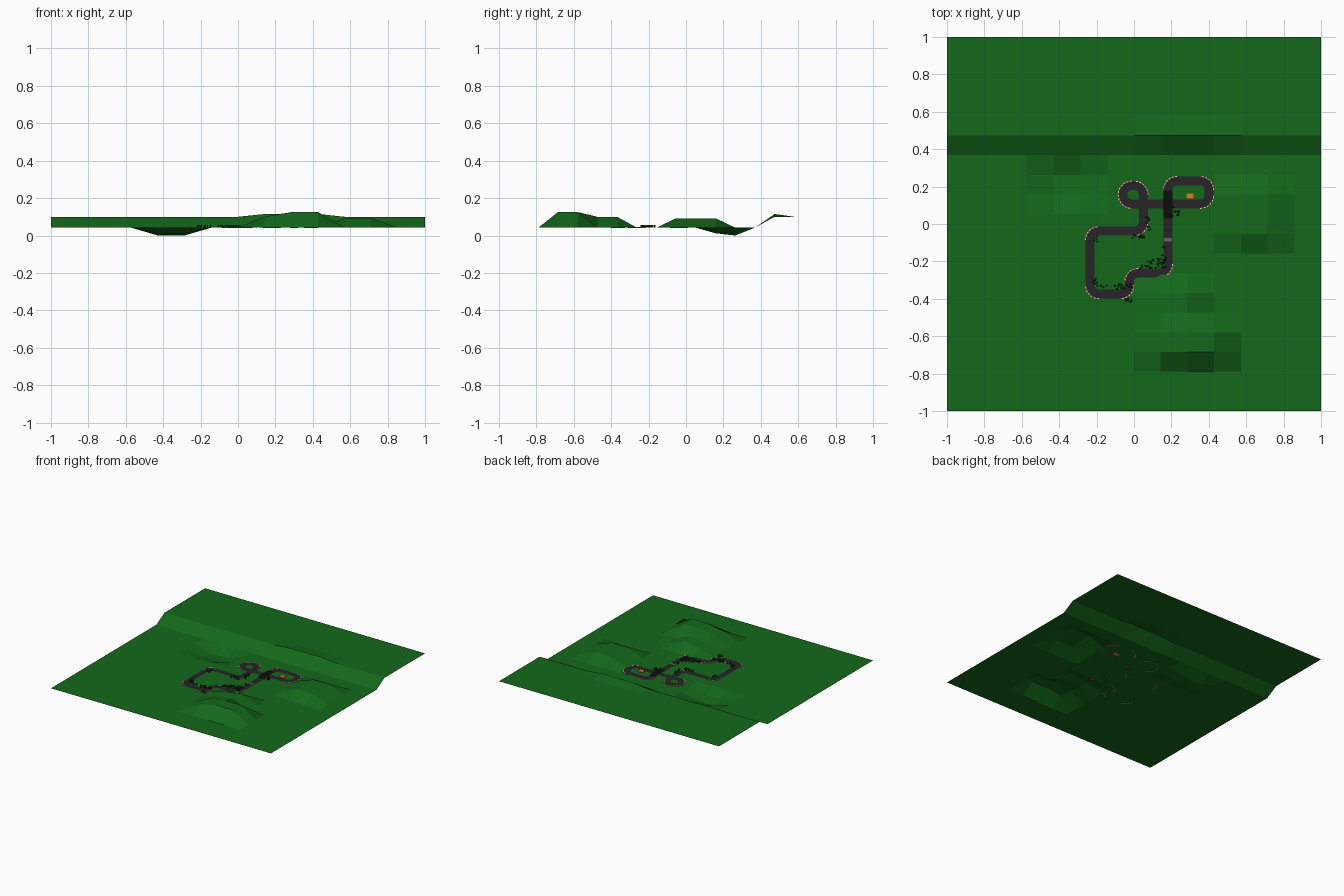
import bpy, bmesh, math, random
from mathutils import Vector, Matrix

if "Cube" in bpy.data.objects:
    bpy.data.objects.remove(bpy.data.objects["Cube"])

random.seed(4)
BASE = 0.042


def material(name, rgb):
    m = bpy.data.materials.new(name)
    m.diffuse_color = (*rgb, 1)
    m.use_nodes = True
    m.node_tree.nodes["Principled BSDF"].inputs["Base Color"].default_value = m.diffuse_color
    return m


GREEN = material("grass", (0.007, 0.14, 0.011))
ASPHALT = material("asphalt", (0.02, 0.018, 0.02))
BLACK = material("black", (0.004, 0.004, 0.004))
GREY = material("light_grey", (0.13, 0.13, 0.13))
RED = material("kerb_red", (0.5, 0.03, 0.03))
WHITE = material("kerb_white", (0.75, 0.7, 0.68))
ORANGE = material("orange", (0.62, 0.25, 0.02))
LEAF = material("leaf", (0.006, 0.045, 0.008))


def make(name, bm, *mats):
    me = bpy.data.meshes.new(name)
    bm.to_mesh(me)
    bm.free()
    ob = bpy.data.objects.new(name, me)
    for m in mats:
        me.materials.append(m)
    bpy.context.collection.objects.link(ob)
    return ob


def add_box(bm, centre, size, angle=0, mat=0):
    mx = (Matrix.Translation(centre) @ Matrix.Rotation(angle, 4, 'Z')
          @ Matrix.Diagonal((*size, 1)))
    vs = bmesh.ops.create_cube(bm, size=1, matrix=mx)["verts"]
    for f in {f for v in vs for f in v.link_faces}:
        f.material_index = mat


# Terrain: 14 x 19 grid with raised back plateau, two hills and a hollow
bumps = {(8, 3): .1, (9, 3): .125, (10, 3): .125, (8, 4): .1, (9, 4): .125, (10, 4): .125,
         (8, 5): .08, (9, 5): .1, (8, 6): .08, (9, 6): .1}
for i in (11, 12):
    for j in (9, 10, 11):
        bumps[i, j] = .092
for i in (4, 5):
    bumps[i, 11], bumps[i, 12] = .012, 0
for i in (8, 9, 10):
    bumps[i, 14] = .115
bm = bmesh.new()
grid = [[bm.verts.new((-1 + i / 7, -1 + 2 * j / 19,
                       bumps.get((i, j), .1 if j >= 14 else BASE)))
         for j in range(20)] for i in range(15)]
for i in range(14):
    for j in range(19):
        bm.faces.new((grid[i][j], grid[i + 1][j], grid[i + 1][j + 1], grid[i][j + 1]))
make("terrain", bm, GREEN)

# Track centre line: corner points rounded with arcs
corners = [(-.235, -.375), (-.025, -.375), (-.025, -.262), (.182, -.262), (.182, .23),
           (.402, .23), (.402, .108), (-.06, .108), (-.06, .205), (.05, .205),
           (.05, -.038), (-.235, -.038)]
R, STEPS, HALF = .048, 6, .024
path, arcs = [], []
n = len(corners)
for k in range(n):
    p, c, q = (Vector(corners[(k + d) % n]) for d in (-1, 0, 1))
    a, b = (p - c).normalized(), (q - c).normalized()
    centre = c + (a + b) * R
    arc = [centre - b * R * math.cos(t) - a * R * math.sin(t)
           for t in (math.pi / 2 * s / STEPS for s in range(STEPS + 1))]
    path += arc
    arcs.append((centre, b, a))


def deck(x, y):
    """Road height, with a low hump where the road crosses itself."""
    hump = max(0, min(1, (.085 - abs(y - .105)) / .045)) if abs(x - .182) < .03 else 0
    return BASE + .002 + .01 * hump


def strip(bm, pts, closed, height):
    rows = []
    m = len(pts)
    for k, p in enumerate(pts):
        a = pts[(k - 1) % m] if closed or k else p
        b = pts[(k + 1) % m] if closed or k < m - 1 else p
        t = (b - a).normalized()
        nrm = Vector((-t.y, t.x)) * HALF
        rows.append([bm.verts.new((*(p + nrm * s), height(*p))) for s in (1, -1)])
    for k in range(m if closed else m - 1):
        u, v = rows[k], rows[(k + 1) % m]
        bm.faces.new((u[0], u[1], v[1], v[0]))


bm = bmesh.new()
strip(bm, path, True, lambda x, y: BASE + .002)
make("road", bm, ASPHALT)

# Crossing deck over the horizontal road
bm = bmesh.new()
strip(bm, [Vector((.182, y)) for y in (.03, .065, .145, .18)], False,
      lambda x, y: deck(x, y) + .0005)
make("crossing_deck", bm, BLACK)

# Start line patch
bm = bmesh.new()
add_box(bm, (.182, -.085, BASE + .0025), (.044, .018, .002))
make("start_line", bm, GREY)

# Kerbs: alternating blocks round the outside of every corner
bm = bmesh.new()
for centre, b, a in arcs:
    r = R + HALF
    for s in range(12):
        t = math.pi / 2 * (s + .5) / 12
        d = -b * math.cos(t) - a * math.sin(t)
        pos = centre + d * r
        add_box(bm, (*pos, BASE + .001), (.005, r * math.pi / 24, .005),
                math.atan2(d.y, d.x), s % 2)
make("kerbs", bm, RED, WHITE)

# Pit building
bm = bmesh.new()
add_box(bm, (.30, .15, BASE + .003), (.042, .034, .012))
make("pit_building", bm, ORANGE)

# Bushes: small clumps beside the road
bm = bmesh.new()
clumps = [(.12, -.21, .05, .03, 26), (.16, -.17, .012, .05, 14), (-.05, -.335, .035, .015, 14),
          (-.13, -.34, .05, .012, 10), (-.205, -.32, .012, .03, 8), (-.03, -.405, .02, .012, 8),
          (.02, -.065, .04, .012, 14), (.075, .0, .01, .04, 8), (.225, .06, .018, .03, 10),
          (-.205, -.08, .01, .02, 5), (.05, -.23, .02, .01, 6)]
for x, y, w, h, count in clumps:
    for _ in range(count):
        mx = Matrix.Translation((x + random.uniform(-w, w), y + random.uniform(-h, h),
                                 BASE + .007)) @ Matrix.Rotation(random.random() * 3, 4, 'Z')
        bmesh.ops.create_cone(bm, cap_ends=True, segments=5, radius1=.005,
                              radius2=.003, depth=.014, matrix=mx)
make("bushes", bm, LEAF)
